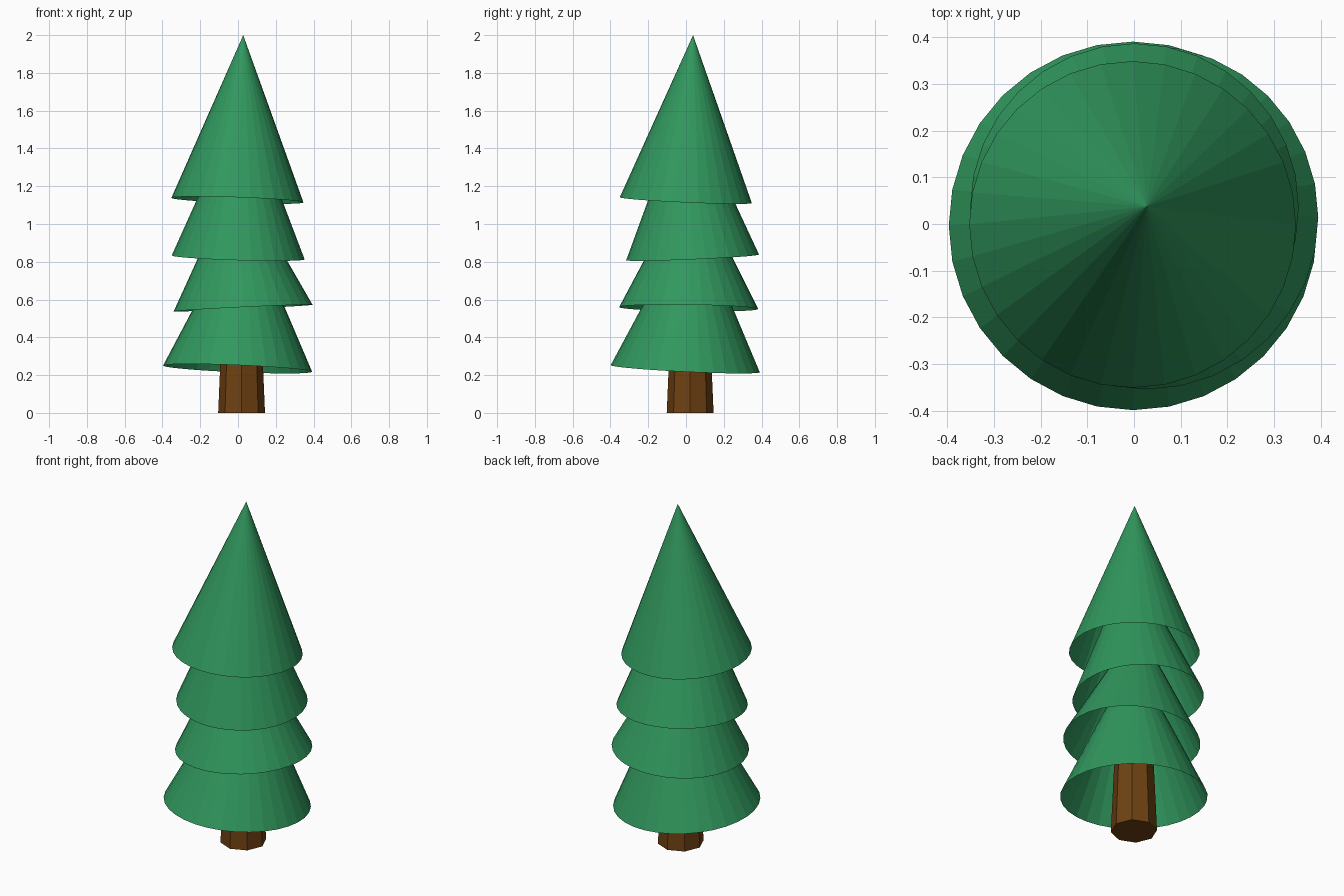
import bpy, bmesh
from mathutils import Vector, Matrix

if "Cube" in bpy.data.objects:
    bpy.data.objects.remove(bpy.data.objects["Cube"])


def material(name, rgb):
    m = bpy.data.materials.new(name)
    m.diffuse_color = (*rgb, 1)
    m.use_nodes = True
    m.node_tree.nodes["Principled BSDF"].inputs["Base Color"].default_value = m.diffuse_color
    return m


def cone(name, sides, r1, r2, height, base, lean, mat, capped):
    """Cone standing on 'base', with its axis along (lean x, lean y, 1)."""
    bm = bmesh.new()
    bmesh.ops.create_cone(bm, cap_ends=capped, segments=sides,
                          radius1=r1, radius2=r2, depth=height)
    bmesh.ops.translate(bm, vec=(0, 0, height / 2), verts=bm.verts)
    bmesh.ops.remove_doubles(bm, verts=bm.verts, dist=1e-5)
    axis = Vector((lean[0], lean[1], 1)).normalized()
    turn = Vector((0, 0, 1)).rotation_difference(axis).to_matrix().to_4x4()
    bmesh.ops.transform(bm, matrix=Matrix.Translation(base) @ turn, verts=bm.verts)
    mesh = bpy.data.meshes.new(name)
    bm.to_mesh(mesh)
    bm.free()
    mesh.materials.append(mat)
    ob = bpy.data.objects.new(name, mesh)
    bpy.context.collection.objects.link(ob)
    return ob


green = material("needles", (0.03, 0.31, 0.11))
brown = material("bark", (0.155, 0.053, 0.006))

# Trunk: tapered octagon
cone("trunk", 8, 0.124, 0.094, 0.7, (0.019, 0.022, 0), (0, 0), brown, True)

# Foliage tiers: hollow, slightly tilted cones (radius, height, rim centre, lean)
tiers = [
    ("lower_foliage", 0.395, 0.83, (-0.002, -0.004, 0.234), (0.042, 0.048)),
    ("lower_middle_foliage", 0.368, 0.715, (0.027, 0.014, 0.555), (-0.048, 0.014)),
    ("upper_middle_foliage", 0.352, 0.85, (0.001, 0.035, 0.823), (0.030, -0.043)),
    ("top_foliage", 0.35, 0.875, (-0.003, -0.001, 1.126), (0.035, 0.044)),
]
for name, radius, height, base, lean in tiers:
    cone(name, 32, radius, 0, height, base, lean, green, False)
